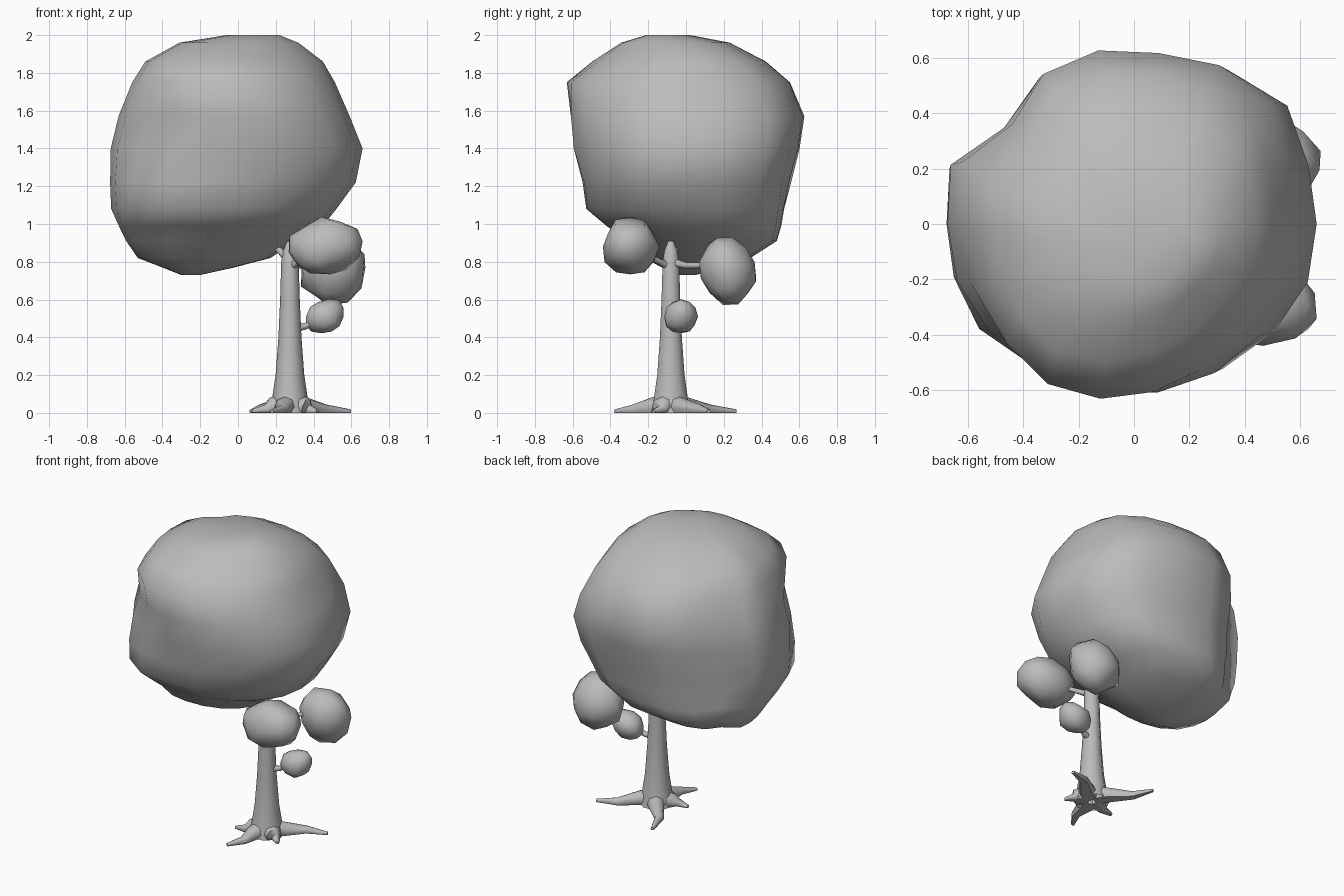
import bpy, bmesh, math, random
from mathutils import Vector, noise

random.seed(4)
cube = bpy.data.objects.get("Cube")
if cube:
    bpy.data.objects.remove(cube, do_unlink=True)

GREY = (0.5, 0.5, 0.5, 1)
grey = bpy.data.materials.new("plain grey")
grey.use_nodes = True
grey.diffuse_color = GREY
grey.node_tree.nodes["Principled BSDF"].inputs["Base Color"].default_value = GREY


def finish(bm, name, angle):
    """Turn a bmesh into a smooth shaded object."""
    bmesh.ops.recalc_face_normals(bm, faces=bm.faces)
    mesh = bpy.data.meshes.new(name)
    bm.to_mesh(mesh)
    bm.free()
    mesh.materials.append(grey)
    mesh.shade_smooth()
    mesh.set_sharp_from_angle(angle=math.radians(angle))
    obj = bpy.data.objects.new(name, mesh)
    bpy.context.collection.objects.link(obj)
    return obj


def loft(name, rings, angle=60, caps=(True, True)):
    """Skin a list of point rings with faces."""
    bm = bmesh.new()
    loops = [[bm.verts.new(p) for p in ring] for ring in rings]
    n = len(loops[0])
    for low, high in zip(loops, loops[1:]):
        for i in range(n):
            j = (i + 1) % n
            bm.faces.new((low[i], low[j], high[j], high[i]))
    for loop, wanted in zip((loops[0], loops[-1]), caps):
        if wanted:
            bm.faces.new(loop)
    return finish(bm, name, angle)


def tube(name, path, radii, sides=8):
    """Tapered limb along a path, kept above the ground."""
    path = [Vector(p) for p in path]
    rings = []
    for k, p in enumerate(path):
        along = path[min(k + 1, len(path) - 1)] - path[max(k - 1, 0)]
        side = along.cross(Vector((0, 0, 1))).normalized()
        up = side.cross(along).normalized()
        ring = []
        for i in range(sides):
            a = math.tau * i / sides
            q = p + radii[k] * (side * math.cos(a) + up * math.sin(a))
            q.z = max(q.z, 0)
            ring.append(q)
        rings.append(ring)
    return loft(name, rings)


def clump(name, centre, size, tilt, seed):
    """Small lumpy ball of leaves."""
    bm = bmesh.new()
    bmesh.ops.create_icosphere(bm, subdivisions=2, radius=1)
    for v in bm.verts:
        lump = 1 + 0.16 * noise.noise(v.co * 1.7 + Vector((seed, seed, 0)))
        v.co = Vector((v.co.x * size[0], v.co.y * size[1], v.co.z * size[2])) * lump
    obj = finish(bm, name, 50)
    obj.location = centre
    obj.rotation_euler = tilt


# Main canopy: height, then x and y limits of each level
levels = [
    (0.73, -0.30, -0.20, -0.05, 0.05),
    (0.77, -0.40, -0.02, -0.13, 0.20),
    (0.82, -0.53, 0.17, -0.22, 0.34),
    (0.91, -0.59, 0.30, -0.31, 0.48),
    (0.99, -0.63, 0.45, -0.42, 0.50),
    (1.08, -0.67, 0.52, -0.53, 0.52),
    (1.22, -0.675, 0.62, -0.55, 0.55),
    (1.40, -0.675, 0.655, -0.60, 0.60),
    (1.57, -0.63, 0.59, -0.62, 0.62),
    (1.75, -0.56, 0.51, -0.62, 0.55),
    (1.86, -0.49, 0.45, -0.48, 0.42),
    (1.96, -0.31, 0.32, -0.34, 0.23),
    (2.00, -0.06, 0.22, -0.21, 0.02),
]
# Bulges and hollows: direction, its spread, height, its spread, amount
bulges = [
    (45, 0.35, 1.35, 0.9, 0.12), (45, 0.35, 0.97, 0.15, 0.06),
    (142, 0.25, 1.4, 2, -0.11), (160, 0.2, 1.4, 2, 0.07),
    (110, 0.3, 1.4, 2, 0.03), (335, 0.3, 1.3, 0.6, 0.02),
    (228, 0.4, 1.4, 2, 0.09), (228, 0.4, 1.52, 0.18, -0.13),
    (315, 0.5, 1.95, 0.17, -0.1), (250, 0.3, 1.85, 0.12, 0.06),
]


def bell(d, width):
    return math.exp(-(d / width) ** 2)


def swell(angle, z):
    total = 1 + random.uniform(-0.006, 0.006)
    for degrees, spread, height, rise, amount in bulges:
        d = angle - math.radians(degrees)
        d = math.atan2(math.sin(d), math.cos(d))
        total += amount * bell(d, spread) * bell(z - height, rise)
    return total


def canopy_ring(level, sides=18):
    z, x0, x1, y0, y1 = level
    ring = []
    for i in range(sides):
        a = math.tau * i / sides
        f = swell(a, z)
        ring.append(((x0 + x1) / 2 + f * (x1 - x0) / 2 * math.cos(a),
                     (y0 + y1) / 2 + f * (y1 - y0) / 2 * math.sin(a), z))
    return ring


loft("canopy", [canopy_ring(level) for level in levels])

# Side leaf clumps
clump("front_clump", (0.465, -0.295, 0.88), (0.205, 0.15, 0.155), (0, -0.15, 0), 1)
clump("back_clump", (0.505, 0.22, 0.755), (0.175, 0.145, 0.185), (0.3, 0, 0), 5)
clump("low_clump", (0.46, -0.025, 0.51), (0.11, 0.09, 0.09), (0, -0.45, 0), 9)

# Trunk
TX, TY = 0.275, -0.08
trunk_profile = [(0.0, 0.108), (0.08, 0.094), (0.2, 0.076), (0.4, 0.061),
                 (0.6, 0.052), (0.8, 0.046), (0.86, 0.036), (0.91, 0.015)]
loft("trunk", [[(TX + r * math.cos(math.tau * i / 10), TY + r * math.sin(math.tau * i / 10), z)
                for i in range(10)] for z, r in trunk_profile], caps=(False, True))

# Roots spreading to their tips
tips = {
    "right_back_root": (0.595, 0.12),
    "back_root": (0.07, 0.265),
    "front_root": (0.18, -0.375),
    "side_root": (0.075, -0.13),
    "short_root": (0.42, -0.17),
}
base = Vector((TX, TY, 0))
for name, (x, y) in tips.items():
    out = Vector((x - TX, y - TY, 0))
    bend = Vector((-out.y, out.x, 0)) * 0.08
    path = [base + out.normalized() * 0.03 + Vector((0, 0, 0.04)),
            base + out.normalized() * 0.1 + Vector((0, 0, 0.03)),
            base + out * 0.65 + bend + Vector((0, 0, 0.014)),
            base + out + Vector((0, 0, 0.008))]
    tube(name, path, (0.06, 0.052, 0.03, 0.011))

# Branches out to the foliage
branches = {
    "front_branch": [(TX, TY, 0.77), (0.32, -0.14, 0.8), (0.42, -0.25, 0.86)],
    "back_branch": [(TX, TY, 0.8), (0.33, 0.0, 0.78), (0.45, 0.16, 0.78)],
    "low_branch": [(TX, TY, 0.44), (0.36, -0.06, 0.46), (0.43, -0.03, 0.5)],
    "canopy_branch": [(TX, TY, 0.8), (0.22, -0.06, 0.86), (0.12, 0.0, 0.93)],
}
for name, path in branches.items():
    tube(name, path, (0.024, 0.017, 0.013))
